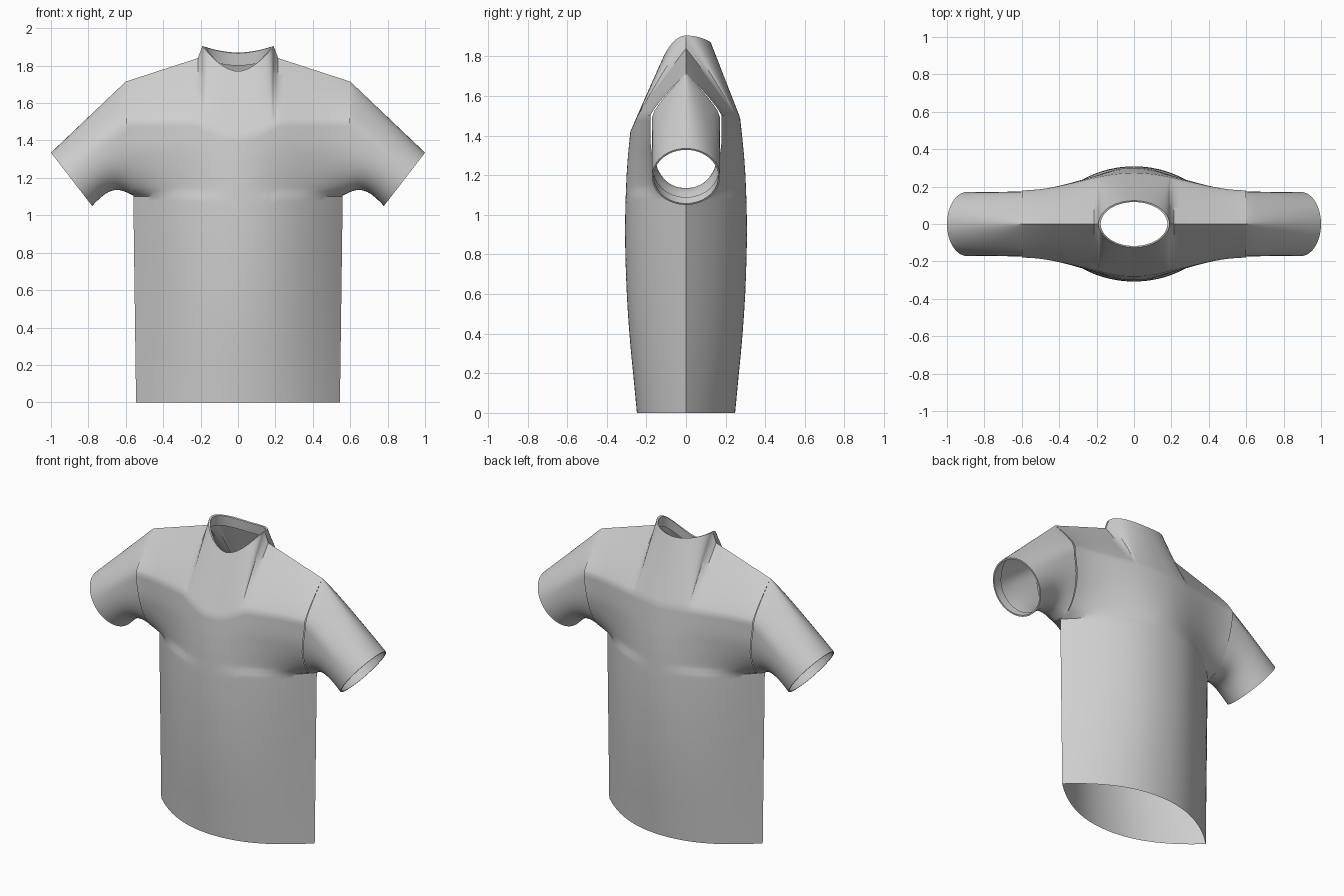
import bpy, bmesh, math

if "Cube" in bpy.data.objects:
    bpy.data.objects.remove(bpy.data.objects["Cube"])

fabric = bpy.data.materials.new("light_grey_fabric")
fabric.diffuse_color = (0.62, 0.62, 0.62, 1)
fabric.use_nodes = True
fabric.node_tree.nodes["Principled BSDF"].inputs["Base Color"].default_value = fabric.diffuse_color


def curve(points, z):
    """Piecewise linear lookup."""
    if z <= points[0][0]:
        return points[0][1]
    for (a, p), (b, q) in zip(points, points[1:]):
        if z <= b:
            return p + (q - p) * (z - a) / (b - a)
    return points[-1][1]


def add_grid(bm, rows, flip=False):
    verts = [[bm.verts.new(p) for p in row] for row in rows]
    for low, high in zip(verts, verts[1:]):
        for i in range(len(low) - 1):
            f = [low[i], low[i + 1], high[i + 1], high[i]]
            bm.faces.new(f[::-1] if flip else f)


def finish(bm, name):
    bmesh.ops.remove_doubles(bm, verts=bm.verts, dist=0.0005)
    me = bpy.data.meshes.new(name)
    bm.to_mesh(me)
    bm.free()
    me.materials.append(fabric)
    ob = bpy.data.objects.new(name, me)
    bpy.context.collection.objects.link(ob)
    bpy.ops.object.select_all(action='DESELECT')
    ob.select_set(True)
    bpy.context.view_layer.objects.active = ob
    bpy.ops.object.shade_smooth_by_angle(angle=math.radians(35))


# Overall body measurements
WIDTH = [(0, .545), (1.12, .56), (1.3, .575), (1.45, .597), (1.5, .6)]
DEPTH = [(0, .248), (.15, .262), (.3, .277), (.45, .29), (.6, .299), (.75, .305),
         (.9, .308), (1.05, .306), (1.2, .3), (1.3, .293), (1.4, .283), (1.5, .272)]
NECK_X, NECK_Y = .19, .125


def arm_depth(z):
    """Half depth of the armhole at a height."""
    if z > 1.5:
        return .18 * (1 - min(1, (z - 1.5) / .215) ** 1.2)
    t = min(1, max(0, (z - 1.1) / .3))
    return .18 * math.sqrt(1 - (1 - t) ** 2)


def body_depth(u, z):
    e, d = arm_depth(min(z, 1.5)), curve(DEPTH, z)
    k = min(1, e / .17)
    lens = 1 - u ** 2.1
    bell = (1 + math.cos(math.pi * u)) / 2
    return e + (d - e) * ((1 - k) * lens + k * bell)


def top_edge(x, front):
    """Depth and height of the neckline, collar side and shoulder seam."""
    if x <= NECK_X + 1e-6:
        r = min(1, x / NECK_X)
        low = 1.77 if front else 1.87
        return NECK_Y * math.sqrt(1 - r * r), low + (1.905 - low) * r ** 1.8
    if x <= .215:
        return 0, 1.905 - (x - NECK_X) * 2.6
    return 0, 1.84 - (x - .215) * .325


# Column positions from the centre to the armhole
half = [NECK_X * math.sin(math.pi / 2 * i / 12) for i in range(13)]
half += [.203, .215] + [.215 + .385 * i / 14 for i in range(1, 15)]
columns = [-x for x in half[:0:-1]] + half
LOW = [i * .1 for i in range(11)] + [1.05 + .025 * i for i in range(19)]

# Torso: front and back panels joined at the sides and shoulders
bm = bmesh.new()
for front in (True, False):
    side = -1 if front else 1
    rows = []
    for j in range(len(LOW) + 14):
        row = []
        for cx in columns:
            x = abs(cx)
            u = x / .6
            ty, tz = top_edge(x, front)
            zs = 1.42 + .08 * min(1, x / .22) ** 2 if front else 1.49 + .01 * min(1, x / .22)
            if j < len(LOW):
                z = LOW[j] * zs / 1.5
                if LOW[j] < 1.0:
                    z = LOW[j] * (1 + (zs / 1.5 - 1) * LOW[j])
                y = body_depth(u, z)
            else:
                t = (j - len(LOW) + 1) / 14
                z = zs + (tz - zs) * t
                y0 = body_depth(u, zs)
                y = y0 + (ty - y0) * t ** (1 + .2 * u)
            row.append((math.copysign(u * curve(WIDTH, z), cx), side * y, z))
        rows.append(row)
    add_grid(bm, rows, flip=not front)
finish(bm, "shirt_body")

# Collar lining: rolled rim and a short inner band
bm = bmesh.new()
rows = []
for scale, drop in ((1, 0), (.94, .004), (.96, .03), (1.0, .07)):
    row = []
    for i in range(49):
        a = 2 * math.pi * i / 48
        x, front = NECK_X * math.sin(a), math.cos(a) > 0
        y, z = top_edge(abs(x), front)
        row.append((x * scale, (-y if front else y) * scale, z - drop))
    rows.append(row)
add_grid(bm, rows)
finish(bm, "collar_lining")


# Sleeves: pointed armhole ring blending to an oval cuff
def sleeve_ring(s, side, inset=1.0):
    ring = []
    for i in range(49):
        a = 2 * math.pi * i / 48
        c, sn = math.cos(a), math.sin(a)
        z0 = 1.41 + .305 * c
        x0 = curve(WIDTH, z0)
        y0 = -math.copysign(arm_depth(z0) * .96, sn) if abs(sn) > 1e-6 else 0
        x1, z1, y1 = .89 + .11 * c * inset, 1.1925 + .1425 * c * inset, -.172 * sn * inset
        k = s ** .6
        bump = .055 * math.sin(math.pi * s) * ((1 - c) / 2) ** 2
        ring.append((side * (x0 + (x1 - x0) * s), y0 + (y1 - y0) * k,
                     z0 + (z1 - z0) * s + bump))
    return ring


for side, name in ((1, "right_sleeve"), (-1, "left_sleeve")):
    bm = bmesh.new()
    rings = [sleeve_ring(i / 18, side) for i in range(19)]
    # Turned-in cuff hem
    rings += [sleeve_ring(1, side, .95), sleeve_ring(.85, side, .95)]
    add_grid(bm, rings, flip=side > 0)
    finish(bm, name)
